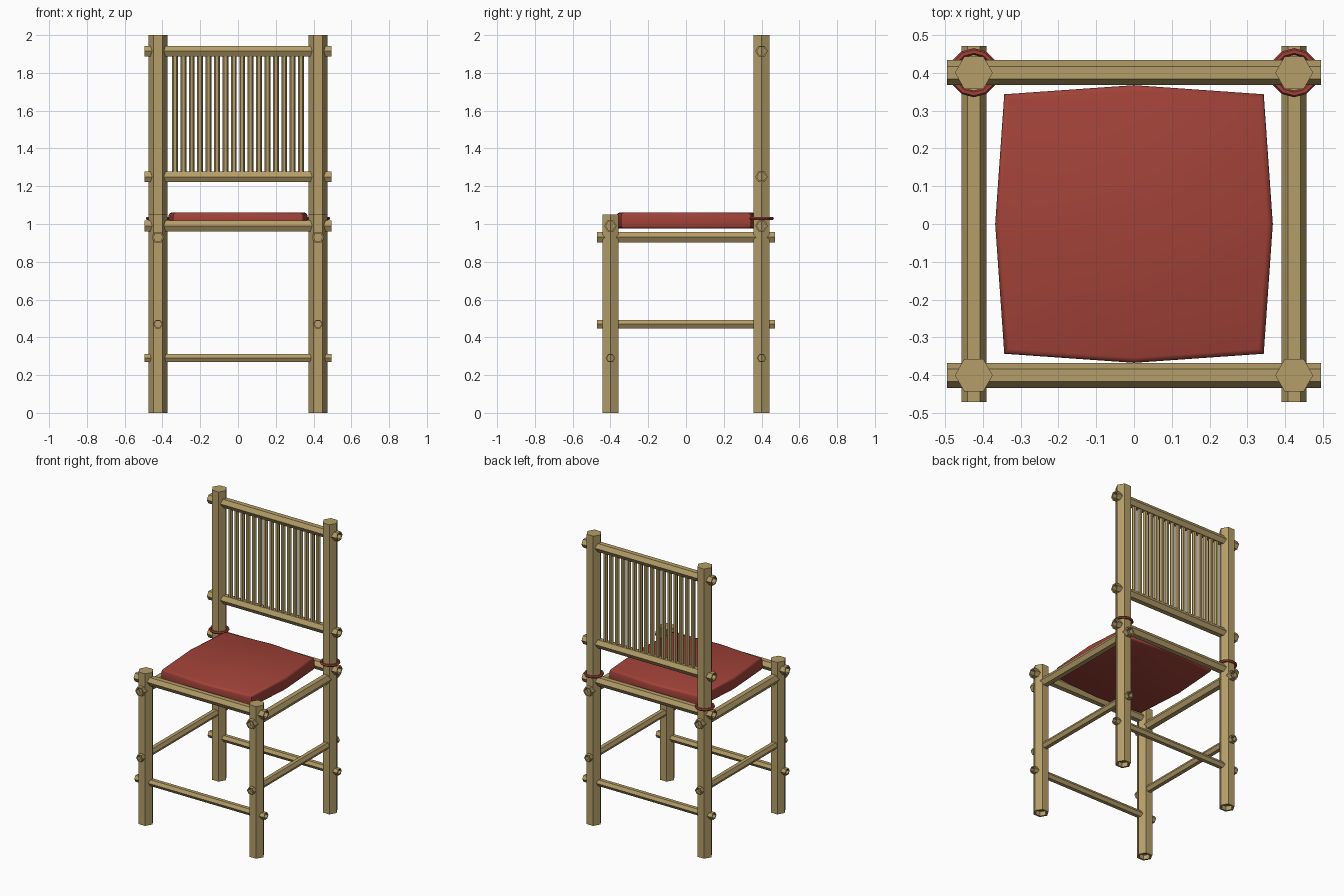
import bpy, bmesh, math
from mathutils import Vector

if "Cube" in bpy.data.objects:
    bpy.data.objects.remove(bpy.data.objects["Cube"])


def material(name, rgb):
    m = bpy.data.materials.new(name)
    m.diffuse_color = (*rgb, 1)
    m.use_nodes = True
    m.node_tree.nodes["Principled BSDF"].inputs["Base Color"].default_value = m.diffuse_color
    return m


wood = material("bamboo", (0.46, 0.34, 0.14))
red = material("red_fabric", (0.36, 0.055, 0.04))


def finish(bm, name, mat):
    bmesh.ops.recalc_face_normals(bm, faces=bm.faces[:])
    me = bpy.data.meshes.new(name)
    bm.to_mesh(me)
    bm.free()
    me.materials.append(mat)
    ob = bpy.data.objects.new(name, me)
    bpy.context.collection.objects.link(ob)
    return ob


def pole(name, start, end, r, side, hollow):
    """Six-sided cane with a corner towards 'side'; hollow = recessed (start, end)."""
    start, end, u = Vector(start), Vector(end), Vector(side)
    axis = (end - start).normalized()
    v = axis.cross(u)
    bm = bmesh.new()
    rings = []
    for p in (start, end):
        rings.append([bm.verts.new(p + r * (math.cos(a) * u + math.sin(a) * v))
                      for a in (i * math.pi / 3 for i in range(6))])
    for i in range(6):
        j = (i + 1) % 6
        bm.faces.new((rings[0][i], rings[0][j], rings[1][j], rings[1][i]))
    caps = [bm.faces.new(ring) for ring in rings]
    bmesh.ops.recalc_face_normals(bm, faces=bm.faces[:])
    # recessed cane ends
    for cap, hole, inward in zip(caps, hollow, (axis, -axis)):
        if hole:
            bmesh.ops.inset_individual(bm, faces=[cap], thickness=r * 0.27)
            ext = bmesh.ops.extrude_discrete_faces(bm, faces=[cap])
            bmesh.ops.translate(bm, verts=ext["faces"][0].verts[:], vec=inward * 0.03)
    return finish(bm, name, wood)


LX, LY = 0.4235, 0.40
X, Y = (1, 0, 0), (0, 1, 0)

for s, label in ((-1, "left"), (1, "right")):
    # legs
    pole(f"front_leg_{label}", (s * LX, -LY, 0), (s * LX, -LY, 1.05), 0.05, X, (1, 0))
    pole(f"back_leg_{label}", (s * LX, LY, 0), (s * LX, LY, 2.0), 0.05, X, (1, 0))
    # side rails
    for z, r, part in ((0.93, 0.033, "upper"), (0.47, 0.026, "lower")):
        pole(f"{part}_side_rail_{label}", (s * LX, -0.47, z), (s * LX, 0.47, z), r, X, (1, 1))
    # tie rings around the back legs
    bpy.ops.mesh.primitive_torus_add(major_segments=12, minor_segments=6, major_radius=0.056,
                                     minor_radius=0.009, location=(s * LX, LY, 1.03))
    ring = bpy.context.object
    ring.name = f"tie_ring_{label}"
    ring.data.materials.append(red)

# cross rails
for y, z, r, part in ((-LY, 0.99, 0.033, "front_seat_rail"), (-LY, 0.29, 0.025, "front_stretcher"),
                      (LY, 0.99, 0.033, "back_seat_rail"), (LY, 0.29, 0.025, "back_stretcher"),
                      (LY, 1.25, 0.033, "lower_back_rail"), (LY, 1.915, 0.033, "top_back_rail")):
    pole(part, (-0.495, y, z), (0.495, y, z), r, Y, (1, 1))

# backrest slats
N = 16
for i in range(N):
    x = -0.334 + 0.668 * i / (N - 1)
    pole(f"back_slat_{i + 1}", (x, LY, 1.25), (x, LY, 1.915), 0.0155, X, (0, 0))

# seat cushion: eight-sided slab bulging at the middle of each side
C, M = 0.343, 0.367
outline = [(-C, -C), (0, -M), (C, -C), (M, 0), (C, C), (0, M), (-C, C), (-M, 0)]
bm = bmesh.new()
base = bm.faces.new([bm.verts.new((x, y, 0.975)) for x, y in outline])
ext = bmesh.ops.extrude_face_region(bm, geom=[base])
bmesh.ops.translate(bm, vec=(0, 0, 0.085),
                    verts=[g for g in ext["geom"] if isinstance(g, bmesh.types.BMVert)])
if not base.is_valid or len([f for f in bm.faces if abs(f.normal.z) > 0.9]) < 2:
    bm.faces.new([v for v in bm.verts if v.co.z < 1.0])
bmesh.ops.recalc_face_normals(bm, faces=bm.faces[:])
rim = [e for e in bm.edges if abs(e.verts[0].co.z - e.verts[1].co.z) < 1e-4]
bmesh.ops.bevel(bm, geom=rim, offset=0.014, segments=2, profile=0.5, affect='EDGES')
cushion = finish(bm, "seat_cushion", red)
bpy.ops.object.select_all(action='DESELECT')
cushion.select_set(True)
bpy.context.view_layer.objects.active = cushion
bpy.ops.object.shade_smooth_by_angle(angle=math.radians(50))
